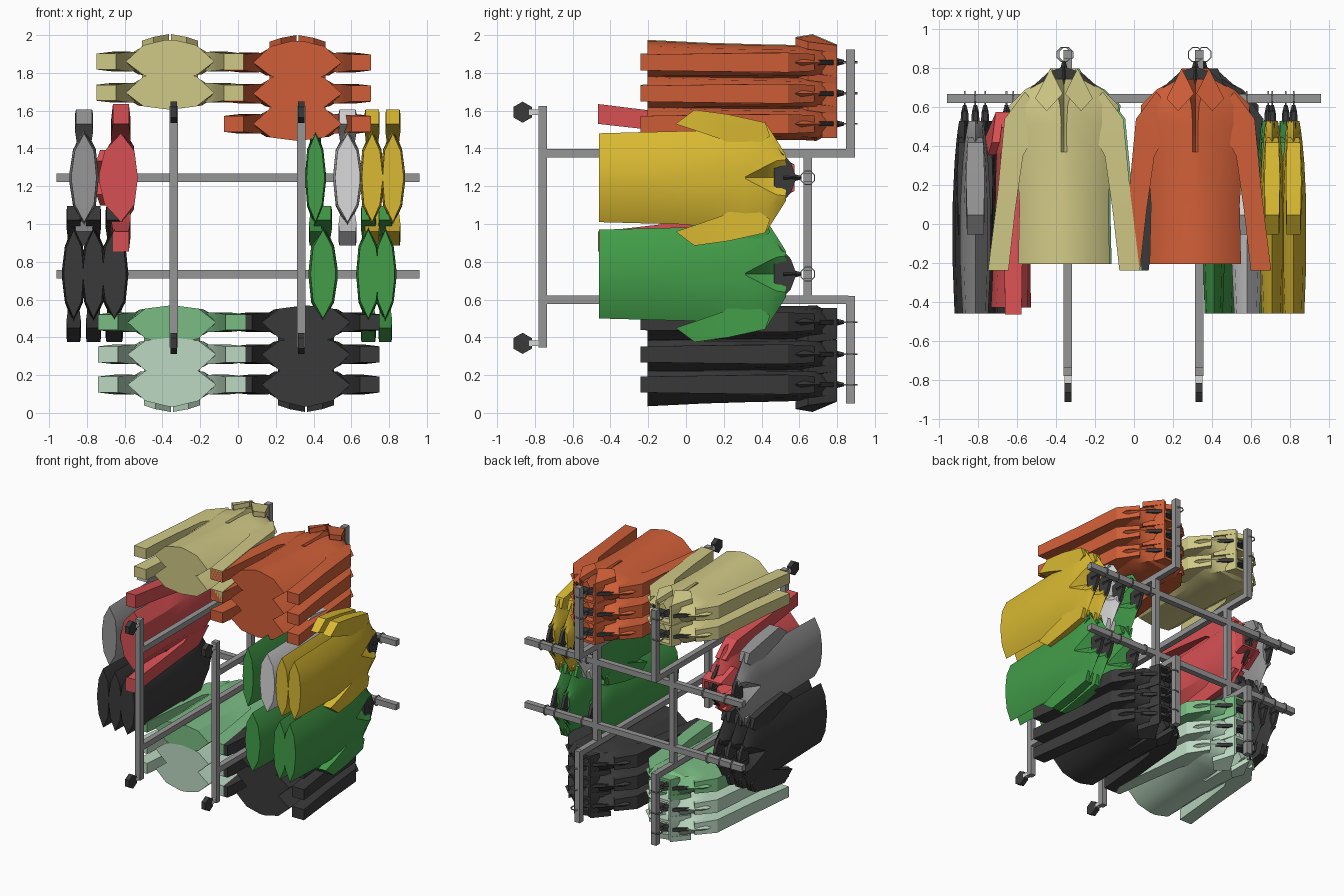
import bpy, bmesh, math
from mathutils import Matrix, Vector

if "Cube" in bpy.data.objects:
    bpy.data.objects.remove(bpy.data.objects["Cube"])

def lin(c):
    return tuple((v / 255 / 12.92) if v < 10 else ((v / 255 + .055) / 1.055) ** 2.4 for v in c) + (1,)

MATS = {}
for name, c in dict(metal_grey=(150, 150, 150), khaki=(208, 200, 134), orange=(208, 95, 56),
                    yellow=(218, 186, 50), green=(66, 157, 73), pale_green=(188, 217, 194),
                    mid_green=(122, 188, 132), charcoal=(58, 58, 58), white=(218, 218, 218),
                    red=(215, 80, 83)).items():
    MATS[name] = bpy.data.materials.new(name)
    MATS[name].diffuse_color = lin(c)

def finish(name, bm, mats, matrix=Matrix(), angle=28):
    bmesh.ops.recalc_face_normals(bm, faces=bm.faces)
    me = bpy.data.meshes.new(name)
    bm.to_mesh(me)
    bm.free()
    for m in mats:
        me.materials.append(MATS[m])
    ob = bpy.data.objects.new(name, me)
    ob.matrix_world = matrix
    bpy.context.collection.objects.link(ob)
    bpy.context.view_layer.objects.active = ob
    bpy.ops.object.select_all(action='DESELECT')
    ob.select_set(True)
    bpy.ops.object.shade_smooth_by_angle(angle=math.radians(angle))
    return ob

def loft(bm, rings, mat=0, loop=False):
    """Skin matching rings of points; cap the ends unless looped."""
    vs = [[bm.verts.new(p) for p in r] for r in rings]
    n = len(vs[0])
    pairs = list(zip(vs, vs[1:])) + ([(vs[-1], vs[0])] if loop else [])
    faces = [bm.faces.new((a[i], a[(i + 1) % n], b[(i + 1) % n], b[i]))
             for a, b in pairs for i in range(n)]
    if not loop:
        faces += [bm.faces.new(vs[0]), bm.faces.new(vs[-1])]
    for f in faces:
        f.material_index = mat

def box(name, lo, hi, mat):
    bm = bmesh.new()
    loft(bm, [[(x, y, z) for x, y in ((lo[0], lo[1]), (hi[0], lo[1]), (hi[0], hi[1]), (lo[0], hi[1]))]
              for z in (lo[2], hi[2])])
    return finish(name, bm, [mat])

# ---- garments: local x = width, y = up (rail at 0), z = depth, front +z
def body(bm, sections, t):
    rings = []
    for y, w, up, dn, v, c in sections:          # v, c: neck slit half width and depth
        m = max(.6, v + .1)
        pts = [(1, 0), (m, .75 * up), (v, up), (0, c), (-v, up), (-m, .75 * up),
               (-1, 0), (-.6, -.8 * dn), (0, -dn), (.6, -.8 * dn)]
        rings.append([(u * w, y, d * t) for u, d in pts])
    loft(bm, rings)

def sleeves(bm, sections, t):
    for s in (1, -1):
        loft(bm, [[(s * i[0], i[1], h * t), (s * o[0], o[1], h * t),
                   (s * o[0], o[1], -h * t), (s * i[0], i[1], -h * t)] for i, o, h in sections])

def hanger(bm):
    yoke = [(0, -.06), (.08, -.09), (.18, -.18), (-.18, -.18), (-.08, -.09)]
    loft(bm, [[(x, y, d) for x, y in yoke] for d in (-.012, .012)], 1)
    loft(bm, [[(r * cx, y, r * cz) for cx, cz in ((1, 0), (0, 1), (-1, 0), (0, -1))]
              for y, r in ((-.13, .022), (-.07, .018), (-.034, .009))], 1)
    ring = []
    for k in range(8):
        a = math.tau * (k + .5) / 8
        ring.append([(r * math.cos(a), r * math.sin(a), d)
                     for r, d in ((.036, -.004), (.042, -.004), (.042, .004), (.036, .004))])
    loft(bm, ring, 2, True)

def long_shirt(bm, t):
    body(bm, [(-1.075, .235, .115, .09, .1, .115), (-.77, .228, .1, .088, .1, .1),
              (-.50, .245, .092, .088, .06, .092), (-.36, .275, .09, .085, .05, .05),
              (-.26, .28, .085, .085, .07, .03), (-.18, .2, .08, .09, .2, .02),
              (-.125, .10, .06, .06, .4, 0)], t)
    sleeves(bm, [((.10, -.32), (.2, -.19), .045), ((.21, -.52), (.305, -.33), .052),
                 ((.25, -.8), (.342, -.72), .048), ((.285, -1.11), (.39, -1.11), .042)], t)
    # pointed collar leaves and collar back
    for s in (1, -1):
        leaf = [(.07, -.07, .07), (.148, -.225, .09), (.088, -.29, .11), (.006, -.2, .125)]
        loft(bm, [[(s * x, y, d + k) for x, y, d in leaf] for k in (-.02, .02)])
        loft(bm, [[(s * x, y, d) for x, y in ((.07, -.07), (.1, -.15), (.08, -.15), (.055, -.07))]
                  for d in (-.06, .08)])
    loft(bm, [[(x, y, d) for x, y in ((-.07, -.07), (.07, -.07), (.1, -.15), (-.1, -.15))]
              for d in (-.075, -.055)])

def short_shirt(bm, t):
    body(bm, [(-1.105, .235, .055, .055, .1, .055), (-.85, .242, .065, .065, .1, .065),
              (-.54, .25, .065, .065, .08, .065), (-.33, .275, .055, .055, .02, .05),
              (-.22, .285, .045, .045, .22, -.02), (-.165, .2, .038, .04, .45, -.025),
              (-.115, .12, .03, .035, .8, -.025)], t)
    sleeves(bm, [((.12, -.34), (.22, -.20), .03), ((.2, -.45), (.292, -.225), .034),
                 ((.245, -.58), (.335, -.42), .04), ((.285, -.70), (.36, -.60), .036)], t)

def garment(name, kind, col, loc, angle, t=1):
    bm = bmesh.new()
    kind(bm, t)
    hanger(bm)
    finish(name, bm, [col, 'charcoal', 'metal_grey'],
           Matrix.Translation(loc) @ Matrix.Rotation(math.radians(angle), 4, 'Y'))

# outer arms: shirts face up above, down below
for z in (1.86, 1.695):
    garment('khaki_shirt', long_shirt, 'khaki', (-.36, .87, z), 0)
for z in (1.855, 1.69, 1.53):
    garment('orange_shirt', long_shirt, 'orange', (.315, .87, z), 0)
for z, c in ((.15, 'pale_green'), (.31, 'pale_green'), (.48, 'mid_green')):
    garment('green_tint_shirt', long_shirt, c, (-.35, .87, z), 180)
    garment('charcoal_shirt', long_shirt, 'charcoal', (.36, .87, z), 180)

# side rails: shirts face outwards
R1, R2 = 1.245, .735
for x, z, c, t in ((.82, R1, 'yellow', 1), (.71, R1, 'yellow', 1), (.58, R1, 'white', 1.2),
                   (.41, R1, 'green', .85), (.78, R2, 'green', .9), (.69, R2, 'green', 1),
                   (.45, R2, 'green', 1.2)):
    garment(c + '_top', short_shirt, c, (x, .645, z), 90, t)
for x, z, c, t in ((-.815, R1, 'metal_grey', 1.2), (-.87, R2, 'charcoal', .95),
                   (-.765, R2, 'charcoal', 1), (-.655, R2, 'charcoal', 1.15)):
    garment(c + '_top', short_shirt, c, (x, .645, z), -90, t)
garment('red_shirt', long_shirt, 'red', (-.62, .645, R1), -90)

# ---- rack frame from square tube
H = .0225
for z in (R1, R2):
    box('side_rail', (-.96, .645 - H, z - H), (.96, .645 + H, z + H), 'metal_grey')
for x in (-.34, .335):
    a, b = x - H, x + H
    box('foot_bar', (a, -.78, .345), (b, -.735, 1.625), 'metal_grey')
    box('rail_bridge', (a, .645 - H, .60), (b, .645 + H, 1.375), 'metal_grey')
    for z in (.598, 1.375):
        box('post', (a, -.74, z - H), (b, .86, z + H), 'metal_grey')
    box('upper_arm', (a, .848, 1.352), (b, .895, 1.925), 'metal_grey')
    box('lower_arm', (a, .848, .05), (b, .895, .62), 'metal_grey')
    # casters
    for z in (.368, 1.592):
        box('caster_stem', (x - .018, -.83, z - .014), (x + .018, -.775, z + .014), 'white')
        bm = bmesh.new()
        loft(bm, [[(x + d, -.865 + .056 * math.sin(math.tau * k / 6), z + .056 * math.cos(math.tau * k / 6))
                   for k in range(6)] for d in (-.018, .018)])
        finish('caster_wheel', bm, ['charcoal'])

for m in bpy.data.materials:
    if m.users and not m.is_grease_pencil:
        m.use_nodes = True
        m.node_tree.nodes["Principled BSDF"].inputs["Base Color"].default_value = m.diffuse_color
